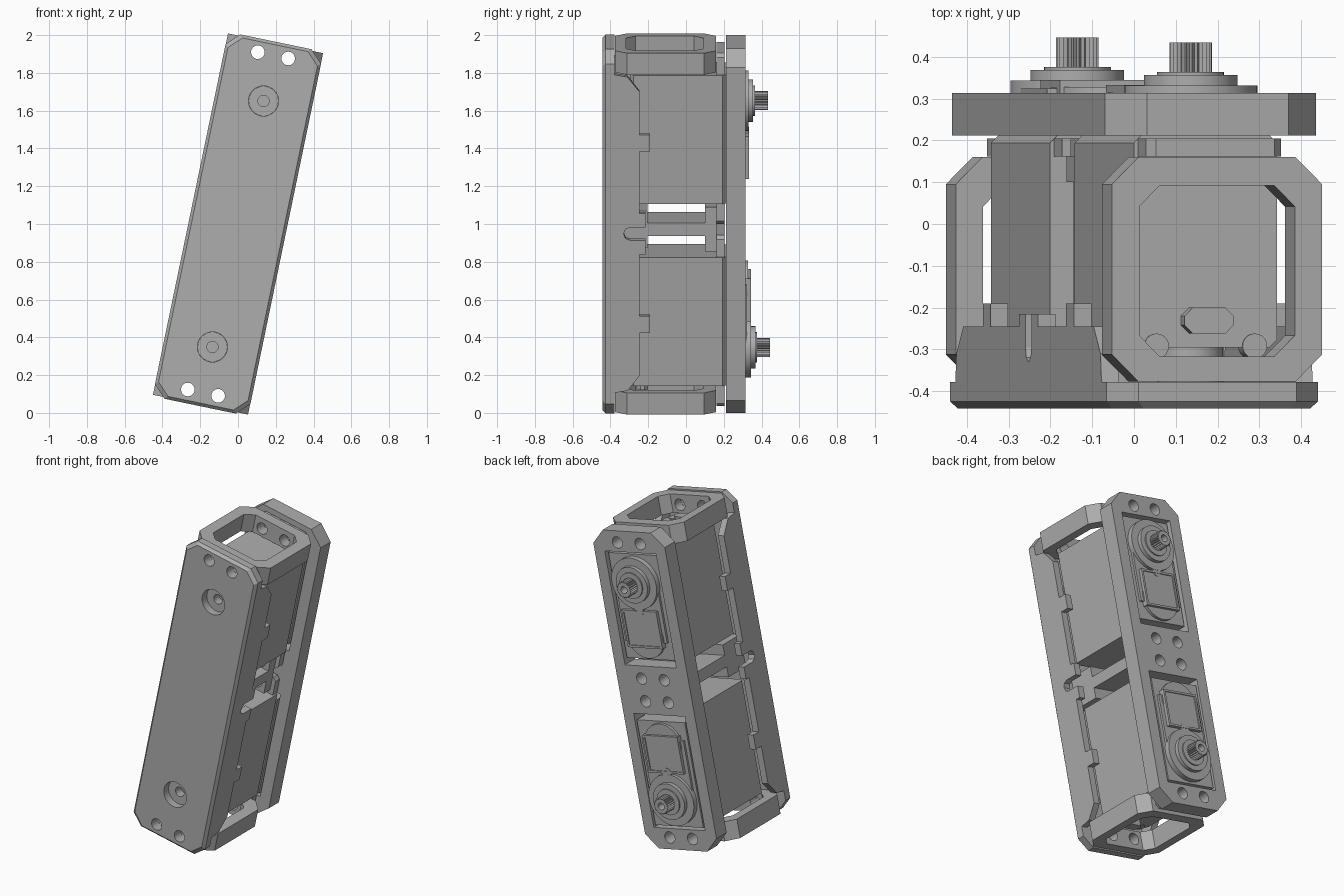
import bpy, bmesh, math
from mathutils import Matrix

if "Cube" in bpy.data.objects:
    bpy.data.objects.remove(bpy.data.objects["Cube"], do_unlink=True)

grey = bpy.data.materials.new("neutral_grey")
grey.use_nodes = True
grey.diffuse_color = (0.42, 0.42, 0.42, 1)
grey.node_tree.nodes["Principled BSDF"].inputs["Base Color"].default_value = (0.42, 0.42, 0.42, 1)

# The whole assembly leans sideways around the y axis
LEAN = Matrix.Translation((0, 0, 1)) @ Matrix.Rotation(math.radians(11.73), 4, 'Y')
PLACE = {'x': lambda p, d: (d, p[0], p[1]),
         'y': lambda p, d: (p[0], d, p[1]),
         'z': lambda p, d: (p[0], p[1], d)}


def prism(name, pts, axis, a, b, inset=1.0):
    """Extrude a 2D outline along an axis from a to b; inset scales the outline at a."""
    bm = bmesh.new()
    n = len(pts)
    lo = [bm.verts.new(PLACE[axis](p if inset == 1 else (p[0] - math.copysign(inset, p[0]),
          p[1] - math.copysign(inset, p[1])), a)) for p in pts]
    hi = [bm.verts.new(PLACE[axis](p, b)) for p in pts]
    bm.faces.new(lo)
    bm.faces.new(hi[::-1])
    for i in range(n):
        j = (i + 1) % n
        bm.faces.new((lo[i], hi[i], hi[j], lo[j]))
    bmesh.ops.recalc_face_normals(bm, faces=bm.faces)
    mesh = bpy.data.meshes.new(name)
    bm.to_mesh(mesh)
    bm.free()
    mesh.materials.append(grey)
    ob = bpy.data.objects.new(name, mesh)
    ob.matrix_world = LEAN
    bpy.context.collection.objects.link(ob)
    return ob


def rect(x0, x1, y0, y1, c=0.0):
    """Rectangle outline with optional chamfered corners."""
    if not c:
        return [(x0, y0), (x1, y0), (x1, y1), (x0, y1)]
    return [(x0 + c, y0), (x1 - c, y0), (x1, y0 + c), (x1, y1 - c),
            (x1 - c, y1), (x0 + c, y1), (x0, y1 - c), (x0, y0 + c)]


def circle(x, y, r, n=32):
    return [(x + r * math.cos(math.tau * i / n), y + r * math.sin(math.tau * i / n)) for i in range(n)]


def cut(ob, cutters):
    """Subtract each cutter, bake the result and remove the cutter."""
    for c in cutters:
        c.hide_render = True
        mod = ob.modifiers.new("cut", 'BOOLEAN')
        mod.operation, mod.solver, mod.object = 'DIFFERENCE', 'EXACT', c
    bpy.context.view_layer.update()
    dg = bpy.context.evaluated_depsgraph_get()
    mesh = bpy.data.meshes.new_from_object(ob.evaluated_get(dg))
    ob.modifiers.clear()
    ob.data = mesh
    for c in cutters:
        bpy.data.objects.remove(c, do_unlink=True)


def smooth(ob):
    bpy.ops.object.select_all(action='DESELECT')
    ob.select_set(True)
    bpy.context.view_layer.objects.active = ob
    bpy.ops.object.shade_smooth_by_angle(angle=math.radians(20))


def drill(pos, r, a, b):
    return [prism("drill", circle(x, z, r), 'y', a, b) for x, z in pos]


END_HOLES = [(x, z) for x in (-.082, .082) for z in (-.912, .912)]
MID_HOLES = [(x, z) for x in (-.082, .082) for z in (-.07, .07)]

# Front cover with bevelled rim, screw holes and two axle holes
bevel = prism("front_cover_bevel", rect(-.258, .258, -.985, .985, .065), 'y', -.442, -.425, .016)
cover = prism("front_cover", rect(-.258, .258, -.985, .985, .065), 'y', -.425, -.378)
for ob in (bevel, cover):
    cut(ob, drill(END_HOLES, .036, -.5, -.3) + drill([(0, -.665), (0, .665)], .08, -.5, -.3))

# Side walls of the cover: notched rim with locating tabs and a centre slot
half = [(-.32, .025), (-.295, .035), (-.215, .035), (-.215, .11), (-.245, .11),
        (-.245, .445), (-.19, .445), (-.19, .535), (-.245, .535), (-.245, .766),
        (-.31, .848), (-.38, .86)]
wall = [(y, -z) for y, z in reversed(half)] + [(-.33, 0)] + half
for side, s in (("left", 1), ("right", -1)):
    prism("cover_wall_" + side, wall, 'x', s * .215, s * .258)

# Back frame with two servo windows
frame = prism("back_frame", rect(-.258, .258, -.985, .985, .085), 'y', .212, .314)
windows = [prism("window", rect(-.185, .185, *sorted((s * .15, s * .855))), 'y', .1, .4) for s in (1, -1)]
cut(frame, windows + drill(END_HOLES + MID_HOLES, .036, .1, .4))

# Centre web joining the frame and the cover
prism("centre_web", rect(-.14, .14, -.035, .035), 'y', -.379, .16)
prism("centre_front_flange", rect(-.14, .14, -.1, .1), 'y', -.379, -.205)
flange = prism("centre_back_flange", rect(-.14, .14, -.12, .12), 'y', .1, .162)
cut(flange, drill(MID_HOLES, .03, .05, .3))


def servo(tag, s, dy):
    """One servo and its end ring; s flips it along the length."""
    def span(a, b):
        return sorted((s * a, s * b))

    # End ring
    ring = prism(tag + "_end_ring", rect(-.257, .257, -.377, .16, .065), 'z', *span(.86, .977))
    hole = prism("hole", rect(-.19, .19, -.317, .092, .05), 'z', *span(.8, 1.05))
    cut(ring, [hole] + drill([h for h in END_HOLES if h[1] * s > 0], .036, -.5, .3))

    # Case, mounting ear and cable outlet
    prism(tag + "_servo_case", rect(-.175, .175, -.295, .212, .018), 'z', *span(.145, .84))
    prism(tag + "_servo_top_case", rect(-.173, .173, *span(.19, .84)), 'y', .212, .298 + dy)
    ear = prism(tag + "_mounting_ear", rect(-.165, .165, *span(.03, .955), .02), 'y', .162, .204)
    pos = [h for h in END_HOLES + MID_HOLES if h[1] * s > 0]
    cut(ear, drill(pos, .036, .1, .3))
    prism(tag + "_cable_outlet", rect(-.06, .06, -.262, -.2, .02), 'z', *span(.83, .885))
    for x in (-.12, .12):
        smooth(prism(tag + "_case_screw", circle(x, -.292, .03, 20), 'z', *span(.79, .845)))

    # Rear axle boss seen through the cover hole
    boss = prism(tag + "_axle_boss", circle(0, s * .665, .079), 'y', -.395, -.28)
    cut(boss, drill([(0, s * .665)], .03, -.45, -.34))
    smooth(boss)

    # Gear housing: large disc, raised panel with locating notch, small disc
    smooth(prism(tag + "_gear_disc", circle(0, s * .667, .16, 48), 'y', .28, .331 + dy))
    smooth(prism(tag + "_idler_disc", circle(0, s * .33, .13, 40), 'y', .28, .316 + dy))
    prism(tag + "_gear_bridge", rect(-.15, .15, *span(.3, .667)), 'y', .28, .312 + dy)
    panel = prism(tag + "_label_panel", rect(-.125, .125, *span(.27, .5)), 'y', .28, .333 + dy)
    inner = prism("inner", rect(-.112, .112, *span(.283, .487)), 'y', .327 + dy, .4)
    cut(panel, [inner])
    smooth(prism(tag + "_panel_notch", circle(0, s * .5, .032, 20), 'y', .28, .33 + dy))
    smooth(prism(tag + "_bearing_collar", circle(0, s * .667, .112, 40), 'y', .3, .356 + dy))
    smooth(prism(tag + "_bearing_ring", circle(0, s * .667, .08, 32), 'y', .3, .364 + dy))

    # Splined output shaft with a screw hole
    teeth = 24
    outline = []
    for i in range(teeth * 2):
        r = .051 if i % 2 else .043
        a = math.pi * i / teeth
        outline.append((r * math.cos(a), s * .667 + r * math.sin(a)))
    shaft = prism(tag + "_output_shaft", outline, 'y', .3, .434 + dy)
    cut(shaft, drill([(0, s * .667)], .022, .37, .5))


servo("upper", 1, 0)
servo("lower", -1, .012)
